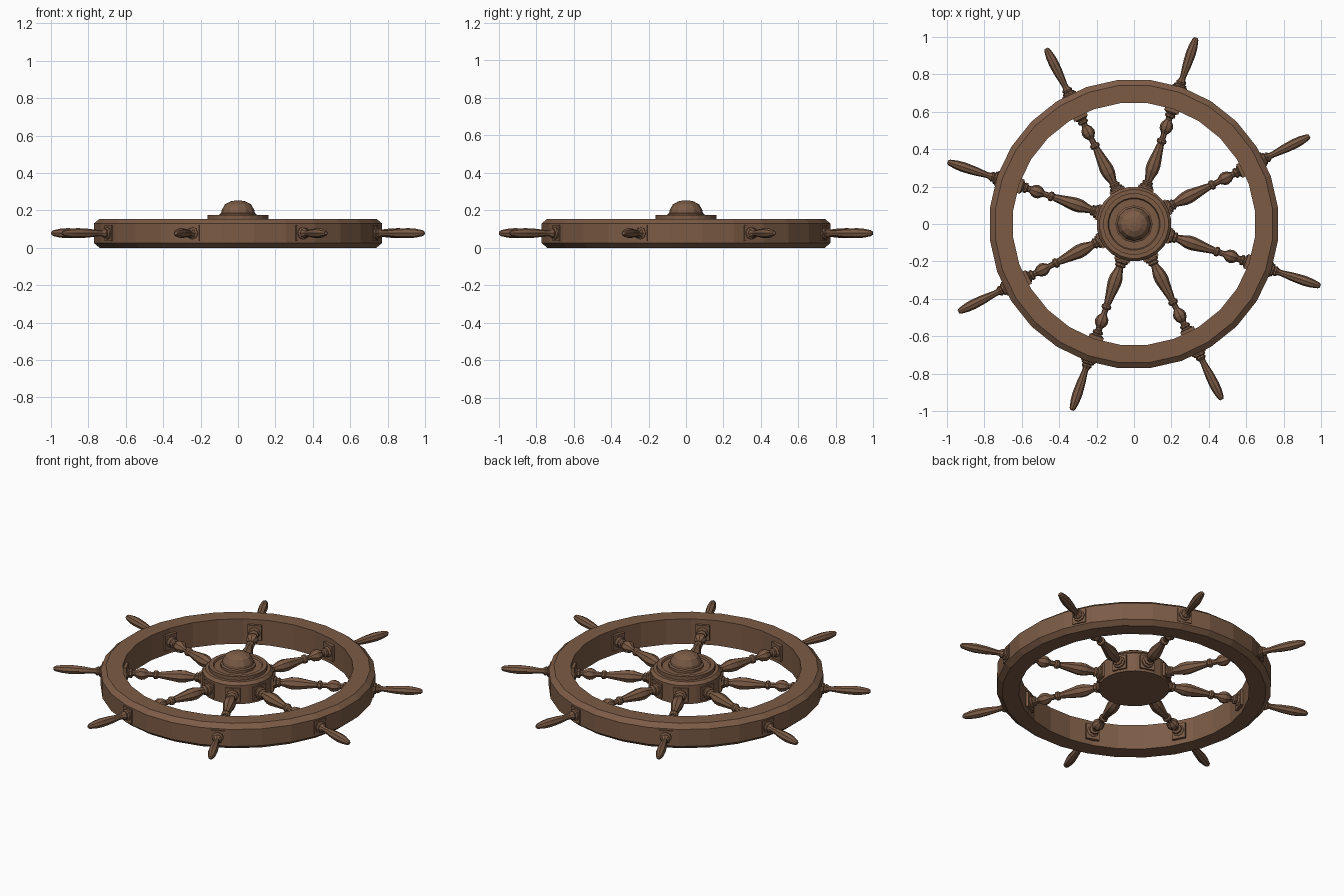
import bpy, bmesh, math
from mathutils import Matrix, Vector

if "Cube" in bpy.data.objects:
    bpy.data.objects.remove(bpy.data.objects["Cube"])

wood = bpy.data.materials.new("wood")
wood.diffuse_color = (0.2, 0.105, 0.06, 1)
wood.use_nodes = True
wood.node_tree.nodes["Principled BSDF"].inputs["Base Color"].default_value = wood.diffuse_color
MID = 0.078                      # height of the spoke axes
ANGLES = [math.radians(26.57 + 45 * k) for k in range(8)]


def finish(bm, name):
    bmesh.ops.remove_doubles(bm, verts=bm.verts, dist=1e-5)
    bmesh.ops.recalc_face_normals(bm, faces=bm.faces)
    mesh = bpy.data.meshes.new(name)
    bm.to_mesh(mesh)
    bm.free()
    mesh.materials.append(wood)
    ob = bpy.data.objects.new(name, mesh)
    bpy.context.collection.objects.link(ob)
    return ob


def lathe(name, profile, sides, closed=False, phase=0.0):
    """Revolve (radius, height) points around z."""
    bm = bmesh.new()
    rings = []
    for r, z in profile:
        rings.append([bm.verts.new((r * math.cos(phase + 2 * math.pi * i / sides),
                                    r * math.sin(phase + 2 * math.pi * i / sides), z))
                      for i in range(sides)])
    pairs = list(zip(rings, rings[1:]))
    if closed:
        pairs.append((rings[-1], rings[0]))
    else:
        bm.faces.new(rings[0])
        bm.faces.new(rings[-1])
    for a, b in pairs:
        for i in range(sides):
            j = (i + 1) % sides
            bm.faces.new((a[i], a[j], b[j], b[i]))
    return finish(bm, name)


def place_radial(ob, angle):
    # local z axis becomes the outward direction
    ob.matrix_world = (Matrix.Translation((0, 0, MID)) @ Matrix.Rotation(angle, 4, 'Z')
                       @ Matrix.Rotation(math.pi / 2, 4, 'Y'))


def plate(name, angle, r0, r1, width, height):
    bm = bmesh.new()
    bmesh.ops.create_cube(bm, size=1)
    bmesh.ops.scale(bm, vec=Vector((height, width, r1 - r0)), verts=bm.verts)
    bmesh.ops.translate(bm, vec=(0, 0, (r0 + r1) / 2), verts=bm.verts)
    place_radial(finish(bm, name), angle)


# rim with chamfered outer edges
lathe("rim", [(0.65, 0.0), (0.745, 0.0), (0.775, 0.025), (0.775, 0.13),
              (0.745, 0.155), (0.65, 0.155)], 28, True, math.pi / 28)

# hub drum with raised collar
lathe("hub", [(0.2, 0.02), (0.2, 0.135), (0.185, 0.152), (0.165, 0.152),
              (0.165, 0.174), (0.14, 0.174), (0.135, 0.165)], 24, False, math.pi / 24)

# domed cap
lathe("hub_cap", [(0.1, 0.15), (0.1, 0.18), (0.09, 0.185), (0.088, 0.2),
                  (0.07, 0.232), (0.04, 0.248), (0.012, 0.253)], 12)

# turned spoke and handle profiles: (radius, distance from centre)
SPOKE = [(0.036, 0.19), (0.036, 0.218), (0.026, 0.224), (0.03, 0.236), (0.02, 0.244),
         (0.024, 0.262), (0.036, 0.3), (0.037, 0.335), (0.018, 0.452), (0.026, 0.46),
         (0.026, 0.474), (0.016, 0.482), (0.016, 0.508), (0.032, 0.53), (0.036, 0.548),
         (0.03, 0.568), (0.017, 0.585), (0.017, 0.598), (0.028, 0.604), (0.028, 0.614),
         (0.023, 0.62), (0.034, 0.628), (0.034, 0.66)]
HANDLE = [(0.034, 0.76), (0.034, 0.785), (0.024, 0.79), (0.028, 0.8), (0.022, 0.808),
          (0.017, 0.815), (0.016, 0.83), (0.024, 0.9), (0.027, 0.96), (0.024, 1.0),
          (0.016, 1.04), (0.009, 1.05)]

for n, a in enumerate(ANGLES):
    place_radial(lathe(f"spoke_{n}", SPOKE, 8), a)
    place_radial(lathe(f"handle_{n}", HANDLE, 8), a)
    plate(f"rim_inner_plate_{n}", a, 0.63, 0.67, 0.08, 0.095)
    plate(f"rim_outer_plate_{n}", a, 0.74, 0.777, 0.08, 0.085)
    plate(f"hub_plate_{n}", a, 0.17, 0.208, 0.085, 0.085)
